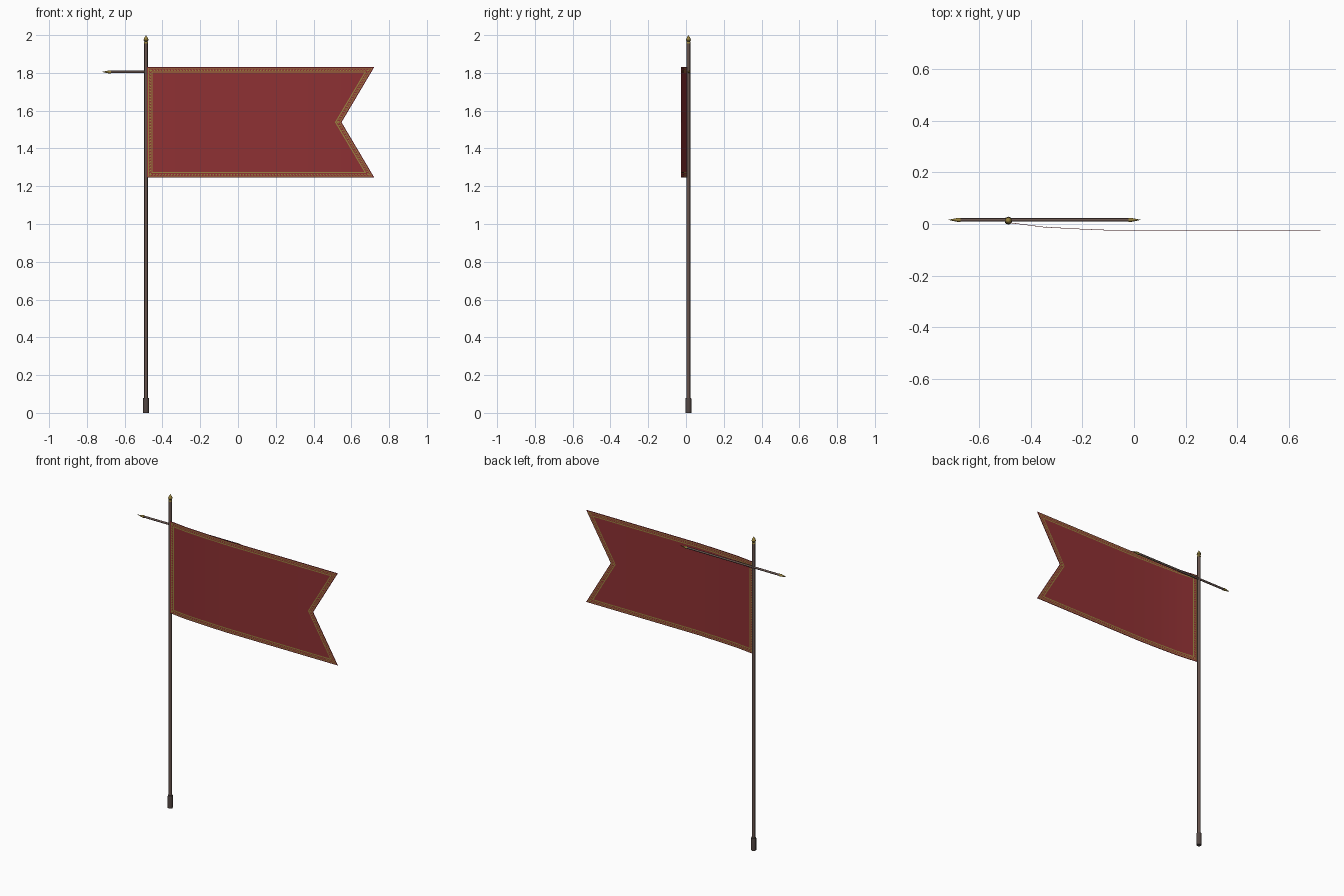
import bpy, bmesh, math
from mathutils import Vector, Matrix

if "Cube" in bpy.data.objects:
    bpy.data.objects.remove(bpy.data.objects["Cube"])

def mat(name, c):
    m = bpy.data.materials.new(name)
    m.diffuse_color = (*c, 1)
    m.use_nodes = True
    m.node_tree.nodes["Principled BSDF"].inputs["Base Color"].default_value = m.diffuse_color
    return m

RED = mat("red cloth", (0.27, 0.03, 0.033))
GOLD = mat("old gold", (0.32, 0.23, 0.05))
WOOD = mat("dark wood", (0.135, 0.088, 0.075))
IRON = mat("dark iron", (0.085, 0.062, 0.056))

def finish(bm, name, material, smooth=True):
    bmesh.ops.remove_doubles(bm, verts=bm.verts, dist=1e-5)
    me = bpy.data.meshes.new(name)
    bm.to_mesh(me)
    bm.free()
    me.materials.append(material)
    ob = bpy.data.objects.new(name, me)
    bpy.context.collection.objects.link(ob)
    if smooth:
        bpy.ops.object.select_all(action='DESELECT')
        ob.select_set(True)
        bpy.context.view_layer.objects.active = ob
        bpy.ops.object.shade_smooth_by_angle(angle=math.radians(50))
    return ob

def lathe(name, profile, material, matrix, sides=8):
    """Spin a (radius, height) profile about its axis."""
    bm = bmesh.new()
    vs = [bm.verts.new((r, 0, h)) for r, h in profile]
    es = [bm.edges.new(p) for p in zip(vs, vs[1:])]
    bmesh.ops.spin(bm, geom=vs + es, axis=(0, 0, 1), cent=(0, 0, 0),
                   angle=2 * math.pi, steps=sides, use_merge=True)
    bmesh.ops.remove_doubles(bm, verts=bm.verts, dist=1e-5)
    bmesh.ops.recalc_face_normals(bm, faces=bm.faces)
    bm.transform(matrix)
    return finish(bm, name, material)

# Pole, foot and finial
PX, PY = -0.487, 0.013
up = Matrix.Translation((PX, PY, 0))
lathe("pole", [(0, 0.02), (0.010, 0.02), (0.010, 1.965), (0, 1.965)], WOOD, up)
lathe("pole_foot", [(0, 0), (0.0155, 0), (0.0155, 0.07), (0.0145, 0.08), (0, 0.08)], IRON, up)
lathe("finial", [(0, 1.955), (0.011, 1.955), (0.011, 1.963), (0.008, 1.966),
                 (0.0135, 1.974), (0.009, 1.986), (0, 2.0)], GOLD, up)

# Crossbar with a pointed tip at each end
bar = Matrix.Translation((-0.347, 0.016, 1.805)) @ Matrix.Rotation(math.pi / 2, 4, 'Y')
lathe("crossbar", [(0, -0.335), (0.0065, -0.335), (0.0065, 0.335), (0, 0.335)], WOOD, bar)
for s, side in ((-1, "left"), (1, "right")):
    lathe("crossbar_tip_" + side, [(0, s * 0.325), (0.008, s * 0.325), (0.008, s * 0.335),
                                   (0.004, s * 0.355), (0, s * 0.374)], GOLD, bar)

# Cloth bends away from the pole in a few panels
L, R, NX, BOT, TOP, MID = -0.482, 0.722, 0.548, 1.245, 1.832, 1.5385
BEND = [(L, 0.005), (-0.35, -0.012), (-0.2, -0.02), (-0.06, -0.0255), (R, -0.0255)]

def cloth_y(x):
    for (x0, y0), (x1, y1) in zip(BEND, BEND[1:]):
        if x <= x1:
            return y0 + (y1 - y0) * (x - x0) / (x1 - x0)
    return BEND[-1][1]

bm = bmesh.new()
def vert(x, z, off=0):
    return bm.verts.new((x, cloth_y(x) + off, z))

cols = [b[0] for b in BEND[:-1]] + [NX]
for x0, x1 in zip(cols, cols[1:]):
    for z0, z1 in ((BOT, MID), (MID, TOP)):
        bm.faces.new([vert(x0, z0), vert(x1, z0), vert(x1, z1), vert(x0, z1)])
bm.faces.new([vert(NX, BOT), vert(R, BOT), vert(NX, MID)])
bm.faces.new([vert(NX, MID), vert(R, TOP), vert(NX, TOP)])
bmesh.ops.remove_doubles(bm, verts=bm.verts, dist=1e-5)
bmesh.ops.translate(bm, verts=bm.verts, vec=(0, -0.001, 0))
slab = bmesh.ops.extrude_face_region(bm, geom=bm.faces[:], use_keep_orig=True)
bmesh.ops.translate(bm, vec=(0, 0.002, 0),
                    verts=[g for g in slab["geom"] if isinstance(g, bmesh.types.BMVert)])
bmesh.ops.recalc_face_normals(bm, faces=bm.faces)
finish(bm, "flag_cloth", RED)

# Embroidered border: lines and dashes that follow the swallowtail outline
outline = [Vector(p) for p in ((L, BOT), (R, BOT), (NX, MID), (R, TOP), (L, TOP))]

def inset(d):
    pts = []
    n = len(outline)
    for i, p in enumerate(outline):
        a = (p - outline[i - 1]).normalized()
        b = (outline[(i + 1) % n] - p).normalized()
        na, nb = Vector((-a.y, a.x)), Vector((-b.y, b.x))
        m = (na + nb).normalized()
        pts.append(p + m * d / m.dot(na))
    return pts

def band(name, d0, d1, step, dashed):
    global bm
    bm = bmesh.new()
    outer, inner = inset(d0), inset(d1)
    n = len(outer)
    for i in range(n):
        a, b, c, d = outer[i], outer[(i + 1) % n], inner[(i + 1) % n], inner[i]
        k = max(1, round((b - a).length / step)) | 1
        for j in range(0, k, 2 if dashed else 1):
            t, u = j / k, (j + 1) / k
            quad = [a.lerp(b, t), a.lerp(b, u), d.lerp(c, u), d.lerp(c, t)]
            bm.faces.new([vert(p.x, p.y, -0.0018) for p in quad])
            bm.faces.new([vert(p.x, p.y, 0.0018) for p in reversed(quad)])
    return finish(bm, name, GOLD)

band("border_outer_line", 0.006, 0.010, 0.02, False)
band("border_dashes", 0.013, 0.021, 0.008, True)
band("border_inner_line", 0.024, 0.030, 0.02, False)
